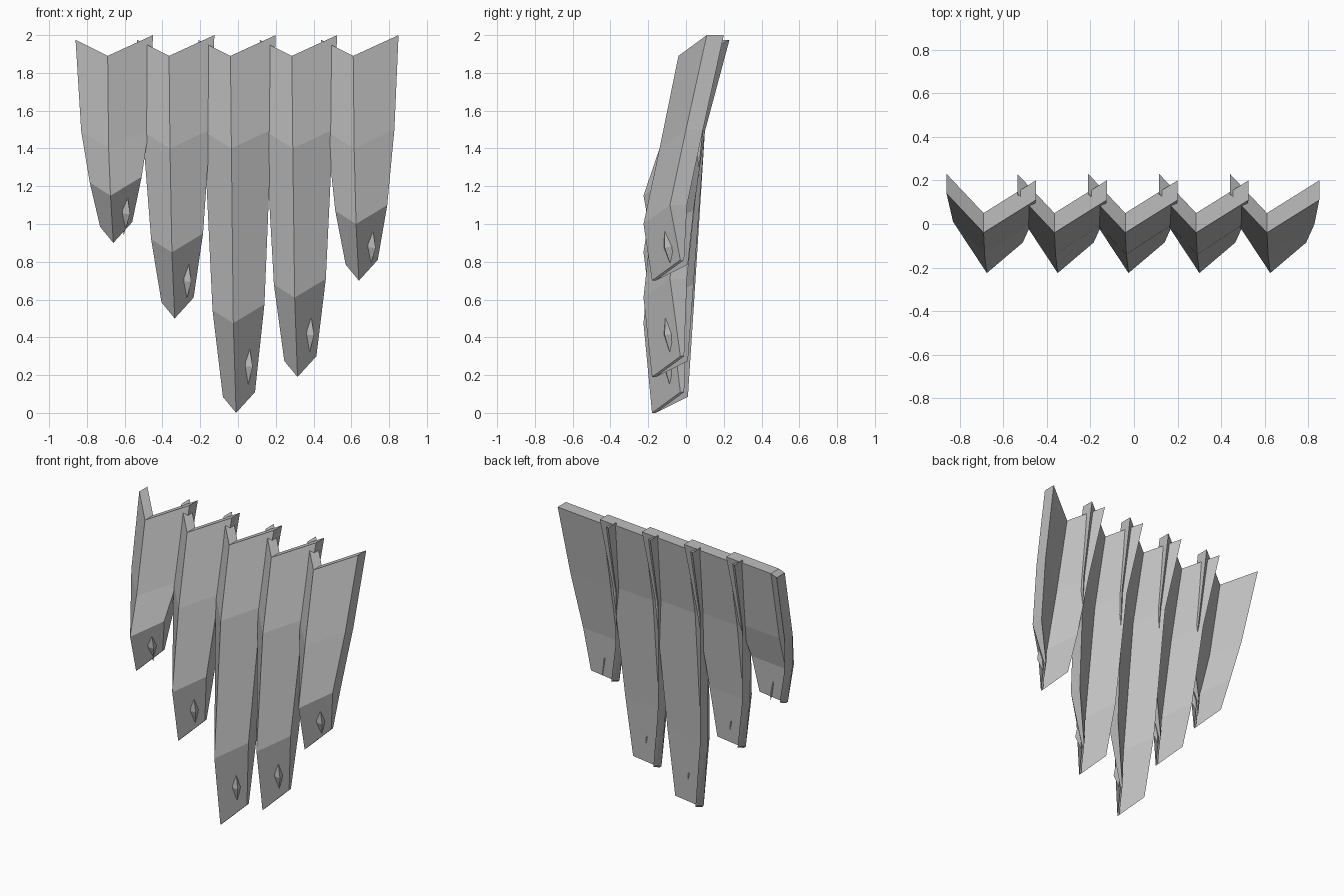
import bpy
import bmesh
from mathutils import Vector

cube = bpy.data.objects.get("Cube")
if cube:
    bpy.data.objects.remove(cube, do_unlink=True)

# One plain grey for everything
grey = bpy.data.materials.new("stone_grey")
grey.use_nodes = True
grey.diffuse_color = (0.52, 0.52, 0.52, 1)
grey.node_tree.nodes["Principled BSDF"].inputs["Base Color"].default_value = grey.diffuse_color

# Front surface of a folded panel: columns are right wing edge, ridge, left wing edge;
# each row is (x, y) per column, from the top edge down to the tip
ROWS = [
    ((-0.17, 0.14), (0.0, -0.04), (0.24, 0.11)),
    ((-0.14, 0.01), (0.005, -0.14), (0.218, 0.0)),
    ((-0.095, -0.05), (0.015, -0.225), (0.18, -0.085)),
    ((-0.04, -0.01), (0.03, -0.18), (0.13, -0.03)),
]
RISE = [(0.085, 0, 0.11), (0.09, 0, 0.1), (0.07, 0, 0.1), (0.085, 0, 0.11)]
THICK = [0.09, 0.09, 0.09, 0.02]
SPACING = 0.325


def make_object(name, bm):
    bmesh.ops.recalc_face_normals(bm, faces=bm.faces)
    mesh = bpy.data.meshes.new(name)
    bm.to_mesh(mesh)
    bm.free()
    mesh.materials.append(grey)
    obj = bpy.data.objects.new(name, mesh)
    bpy.context.collection.objects.link(obj)
    return obj


def folded_panel(name, x0, heights):
    """V-folded sheet, thick in y, thinning to the tip. Returns the front points."""
    front = [[Vector((x0 + x, y, z + dz)) for (x, y), dz in zip(row, rise)]
             for row, rise, z in zip(ROWS, RISE, heights)]
    bm = bmesh.new()
    f = [[bm.verts.new(p) for p in row] for row in front]
    b = [[bm.verts.new(p + Vector((0, t, 0))) for p in row] for row, t in zip(front, THICK)]
    last = len(f) - 1
    for r in range(last):
        for c in range(2):
            for g in (f, b):
                bm.faces.new((g[r][c], g[r][c + 1], g[r + 1][c + 1], g[r + 1][c]))
        for c in (0, 2):
            bm.faces.new((f[r][c], f[r + 1][c], b[r + 1][c], b[r][c]))
    for r in (0, last):
        for c in range(2):
            bm.faces.new((f[r][c], f[r][c + 1], b[r][c + 1], b[r][c]))
    make_object(name, bm)
    return front


def stud(name, front):
    """Slender faceted stud poking through both sides of the wide lower facet."""
    ridge_top, edge_top = front[2][1:]
    ridge_end, edge_end = front[3][1:]
    center = ridge_top.lerp(ridge_end, 0.6).lerp(edge_top.lerp(edge_end, 0.6), 0.55)
    center.y += 0.024
    down = (ridge_end + edge_end - ridge_top - edge_top).normalized()
    normal = (edge_top - ridge_end).cross(ridge_top - edge_end).normalized()
    side = normal.cross(down)
    bm = bmesh.new()
    for axis, size in ((down, 0.12), (side, 0.03), (normal, 0.032)):
        for s in (-1, 1):
            bm.verts.new(center + axis * size * s)
    bmesh.ops.convex_hull(bm, input=bm.verts)
    make_object(name, bm)


# Five panels side by side: (height of lower fold, height of tip)
ENDS = [(1.15, 0.9), (0.85, 0.5), (0.475, 0.0), (0.61, 0.19), (1.0, 0.7)]
for i, (fold, tip) in enumerate(ENDS):
    points = folded_panel(f"folded_panel_{i + 1}", -0.69 + SPACING * i, (1.89, 1.4, fold, tip))
    stud(f"panel_stud_{i + 1}", points)
